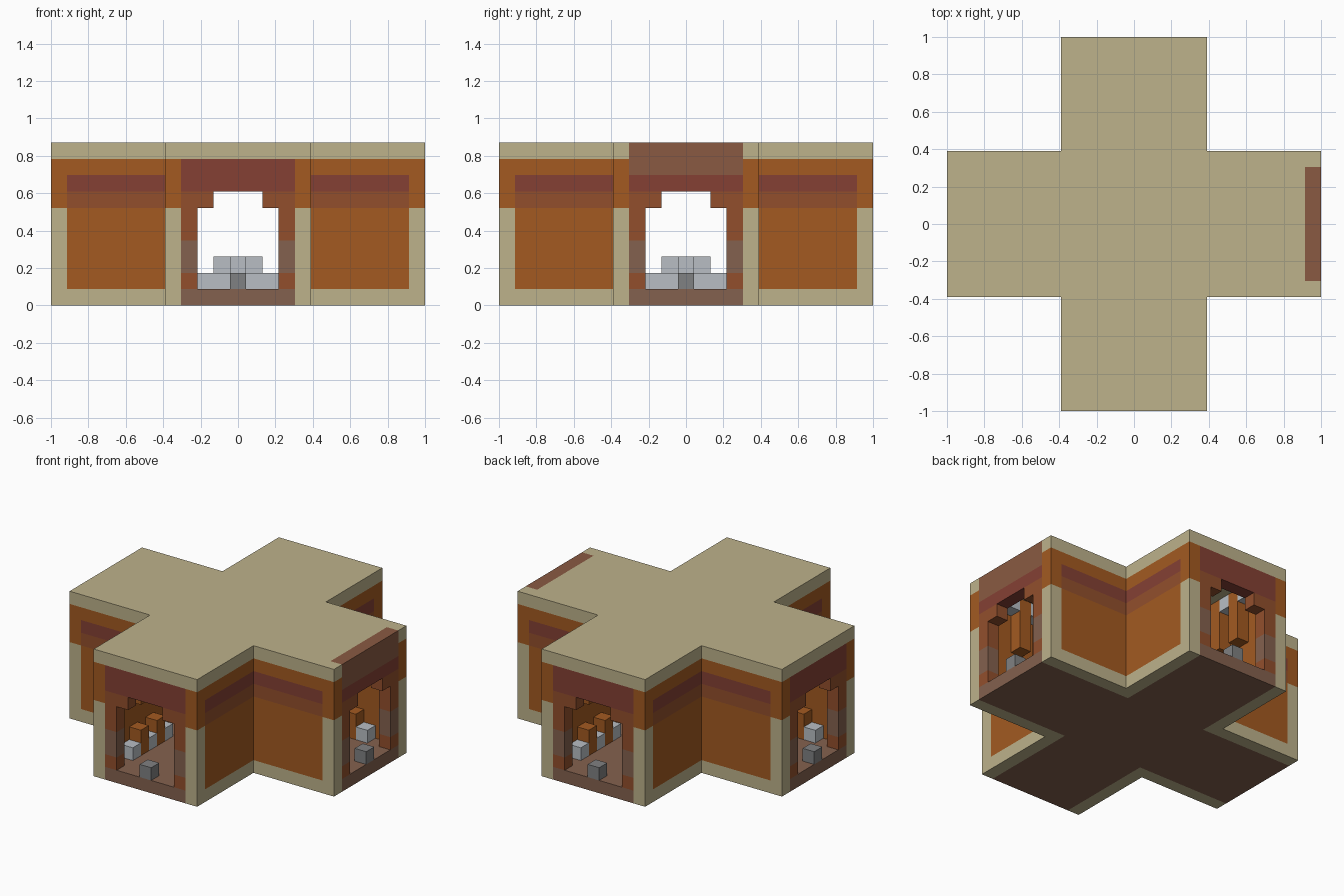
import bpy, bmesh
from mathutils import Matrix, Vector
from math import pi

if "Cube" in bpy.data.objects:
    bpy.data.objects.remove(bpy.data.objects["Cube"])

U = 2 / 46  # one block unit


def material(name, rgb):
    lin = [(c / 255 / 12.92) if c < 11 else ((c / 255 + 0.055) / 1.055) ** 2.4 for c in rgb]
    m = bpy.data.materials.new(name)
    m.use_nodes = True
    m.diffuse_color = (*lin, 1)
    node = m.node_tree.nodes["Principled BSDF"]
    node.inputs["Base Color"].default_value = (*lin, 1)
    node.inputs["Roughness"].default_value = 0.9
    return m


TAN = material("sandstone", (189, 178, 139))
ORANGE = material("orange clay", (163, 90, 33))
RUST = material("rust clay", (146, 79, 44))
MAROON = material("maroon clay", (133, 64, 52))
BROWN = material("dull brown", (132, 97, 78))
CAP = material("cap brown", (138, 90, 66))
LIGHT = material("light stone", (184, 190, 196))
DARK = material("dark stone", (128, 129, 130))


def build(name, mat, boxes, arms=(0, 1, 2, 3), mirror=True):
    """Boxes (x0, x1, y0, y1, z0, z1) on the +x arm, turned to each arm."""
    bm = bmesh.new()
    for arm in arms:
        turn = Matrix.Rotation(arm * pi / 2, 4, 'Z')
        for side in ((1, -1) if mirror else (1,)):
            for x0, x1, y0, y1, z0, z1 in boxes:
                mid = Vector((x0 + x1, side * (y0 + y1), z0 + z1)) * U / 2
                size = Matrix.Diagonal(((x1 - x0) * U, (y1 - y0) * U, (z1 - z0) * U, 1))
                bmesh.ops.create_cube(bm, size=1, matrix=turn @ Matrix.Translation(mid) @ size)
    mesh = bpy.data.meshes.new(name)
    bm.to_mesh(mesh)
    bm.free()
    mesh.materials.append(mat)
    obj = bpy.data.objects.new(name, mesh)
    bpy.context.collection.objects.link(obj)


# Floor and its border
build("floor_center", BROWN, [(-7, 7, -7, 7, 0, 2)], arms=(0,), mirror=False)
build("floor_arms", BROWN, [(7, 23, -7, 7, 0, 2)], mirror=False)
build("floor_border", TAN, [(9, 23, 7, 9, 0, 2)])
build("floor_corner", TAN, [(7, 9, 7, 9, 0, 2)], mirror=False)

# Roof, with a brown cap over one entrance
build("roof_center", TAN, [(-9, 9, -9, 9, 18, 20)], arms=(0,), mirror=False)
build("roof_arms", TAN, [(9, 23, -9, 9, 18, 20)], arms=(1, 2, 3), mirror=False)
build("roof_capped_arm", TAN, [(9, 21, -9, 9, 18, 20)], arms=(0,), mirror=False)
build("roof_cap_edges", TAN, [(21, 23, 7, 9, 18, 20)], arms=(0,))
build("entrance_cap", CAP, [(21, 23, -7, 7, 16, 20)], arms=(0,), mirror=False)

# Side walls with painted bands
build("inner_walls", ORANGE, [(8, 21, 7, 8, 2, 18)])
build("inner_corners", ORANGE, [(7, 8, 7, 8, 2, 18)], mirror=False)
build("wall_panels", ORANGE, [(8, 21, 8, 9, 2, 12), (8, 21, 8, 9, 16, 18)])
build("rust_band", RUST, [(8, 21, 8, 9, 12, 14)])
build("maroon_band", MAROON, [(8, 21, 8, 9, 14, 16)])
build("corner_posts", TAN, [(21, 23, 7, 9, 2, 12)])
build("corner_post_tops", ORANGE, [(21, 23, 7, 9, 12, 18)])

# Entrances
build("door_jambs", RUST, [(21, 23, 5, 7, 2, 4), (21, 23, 5, 7, 8, 12)])
build("door_jamb_bands", BROWN, [(21, 23, 5, 7, 4, 8)])
build("door_shoulders", RUST, [(21, 23, 3, 7, 12, 14)])
build("lintels", MAROON, [(21, 23, -7, 7, 14, 18)], arms=(1, 2, 3), mirror=False)
build("capped_lintel", MAROON, [(21, 23, -7, 7, 14, 16)], arms=(0,), mirror=False)
build("door_blocks", DARK, [(21, 23, -1, 1, 2, 4)], mirror=False)

# Blocks along the corridor walls, on the floor and hanging from the ceiling
build("low_stones", LIGHT, [(x, x + 2, 5, 7, 2, 4) for x in (9, 13, 17)])
build("low_pillars", ORANGE, [(x, x + 2, 5, 7, 2, 6) for x in (11, 15)])
build("ceiling_stones", LIGHT, [(x, x + 2, 5, 7, 16, 18) for x in (9, 13, 17)])
build("hanging_pillars", ORANGE, [(x, x + 2, 5, 7, 10, 18) for x in (11, 15)])

# Stepped stone in the middle
build("middle_base", LIGHT, [(-5, 5, -5, 5, 2, 4)], arms=(0,), mirror=False)
build("middle_top", LIGHT, [(-1, 1, -1, 1, 4, 6)], arms=(0,), mirror=False)
build("middle_top_arms", LIGHT, [(1, 3, -1, 1, 4, 6)], mirror=False)
